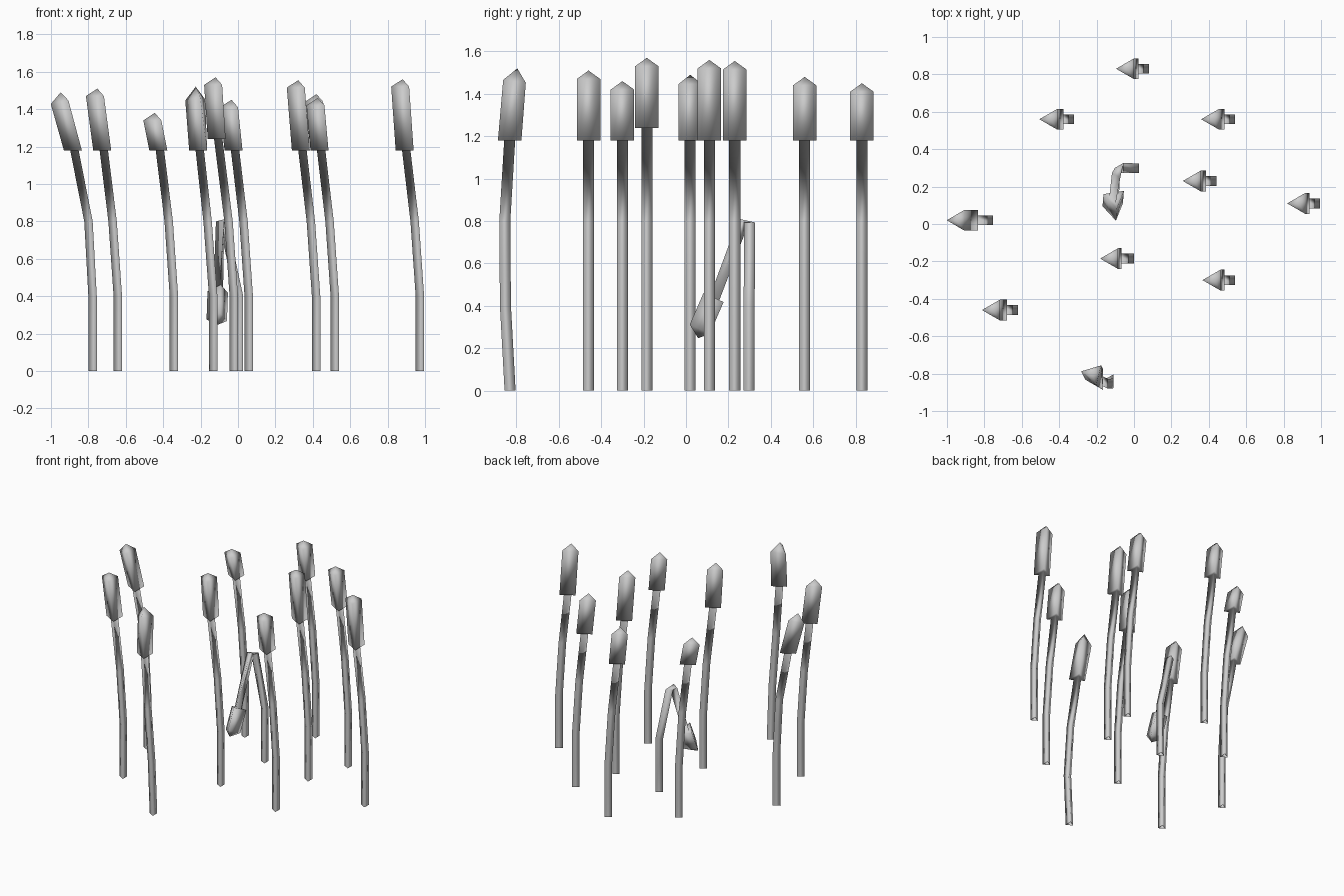
import bpy, bmesh
from mathutils import Vector

if "Cube" in bpy.data.objects:
    bpy.data.objects.remove(bpy.data.objects["Cube"])

R_STALK, R_HEAD = 0.03, 0.064


def ring(bm, center, radius, normal=(0, 0, 1), point_dir=(-1, 0, 0)):
    """Three-sided cross-section with one corner towards point_dir."""
    n = Vector(normal).normalized()
    p = Vector(point_dir)
    a = (p - n * p.dot(n)).normalized()
    b = n.cross(a)
    c = Vector(center)
    return [bm.verts.new(c + radius * (a * u + b * v))
            for u, v in ((1, 0), (-0.5, 0.866), (-0.5, -0.866))]


def stalk(name, sections, tip):
    """Skin the cross-sections and close them with a pointed tip."""
    bm = bmesh.new()
    rings = [ring(bm, *s) for s in sections]
    for lo, hi in zip(rings, rings[1:]):
        for i in range(3):
            j = (i + 1) % 3
            bm.faces.new((lo[i], lo[j], hi[j], hi[i]))
    top = bm.verts.new(tip)
    for i in range(3):
        bm.faces.new((rings[-1][i], rings[-1][(i + 1) % 3], top))
    for f in bm.faces:
        f.smooth = True
    me = bpy.data.meshes.new(name)
    bm.to_mesh(me)
    bm.free()
    bpy.context.collection.objects.link(bpy.data.objects.new(name, me))


# Upright stalks: base x, base y, head bottom z, tip z, lean at head bottom, lean at tip
UPRIGHT = [
    (0.065, 0.83, 1.18, 1.45, -0.073, -0.100),
    (-0.335, 0.56, 1.18, 1.38, -0.075, -0.110),
    (0.525, 0.56, 1.18, 1.48, -0.073, -0.105),
    (0.425, 0.23, 1.18, 1.555, -0.073, -0.103),
    (0.980, 0.11, 1.18, 1.56, -0.073, -0.100),
    (-0.015, -0.185, 1.24, 1.57, -0.083, -0.105),
    (0.525, -0.30, 1.18, 1.46, -0.073, -0.098),
    (-0.635, -0.46, 1.18, 1.51, -0.075, -0.117),
]
for k, (x, y, zh, zt, lean, lean_t) in enumerate(UPRIGHT, 1):
    stalk(f"upright_stalk_{k}", [
        ((x, y, 0), R_STALK),
        ((x, y, 0.4), R_STALK),
        ((x - 0.028, y, 0.8), R_STALK),
        ((x + lean, y, zh), R_STALK),
        ((x + lean, y, zh), R_HEAD),
        ((x + lean_t + 0.003, y, zt - 0.04), R_HEAD),
    ], (x + lean_t, y, zt))

# Stalk leaning strongly to the left
stalk("leaning_stalk", [
    ((-0.77, 0.02, 0), R_STALK),
    ((-0.77, 0.02, 0.4), R_STALK),
    ((-0.792, 0.02, 0.8), R_STALK),
    ((-0.867, 0.02, 1.18), R_STALK),
    ((-0.867, 0.02, 1.18), R_HEAD),
    ((-0.938, 0.02, 1.44), R_HEAD, (-0.2, 0, 1)),
], (-0.948, 0.02, 1.49))

# Stalk bowed towards the front
stalk("bowed_stalk", [
    ((-0.125, -0.83, 0), R_STALK),
    ((-0.125, -0.852, 0.4), R_STALK),
    ((-0.155, -0.855, 0.8), R_STALK),
    ((-0.197, -0.832, 1.18), R_STALK),
    ((-0.197, -0.832, 1.18), R_HEAD),
    ((-0.22, -0.802, 1.455), R_HEAD, (-0.1, 0.15, 1), (-1, 0.25, 0)),
], (-0.226, -0.796, 1.52))

# Broken stalk with its head hanging down
down = (0, -0.42, -0.9)
turn = (-1, 0.4, 0)
stalk("broken_stalk", [
    ((0.013, 0.298, 0), R_STALK),
    ((0.013, 0.298, 0.4), R_STALK),
    ((-0.072, 0.3, 0.793), R_STALK),
    ((-0.088, 0.272, 0.8), R_STALK, down),
    ((-0.103, 0.14, 0.435), R_STALK, down, turn),
    ((-0.103, 0.14, 0.435), R_HEAD, down, turn),
    ((-0.108, 0.075, 0.285), R_HEAD, down, turn),
], (-0.11, 0.057, 0.247))
